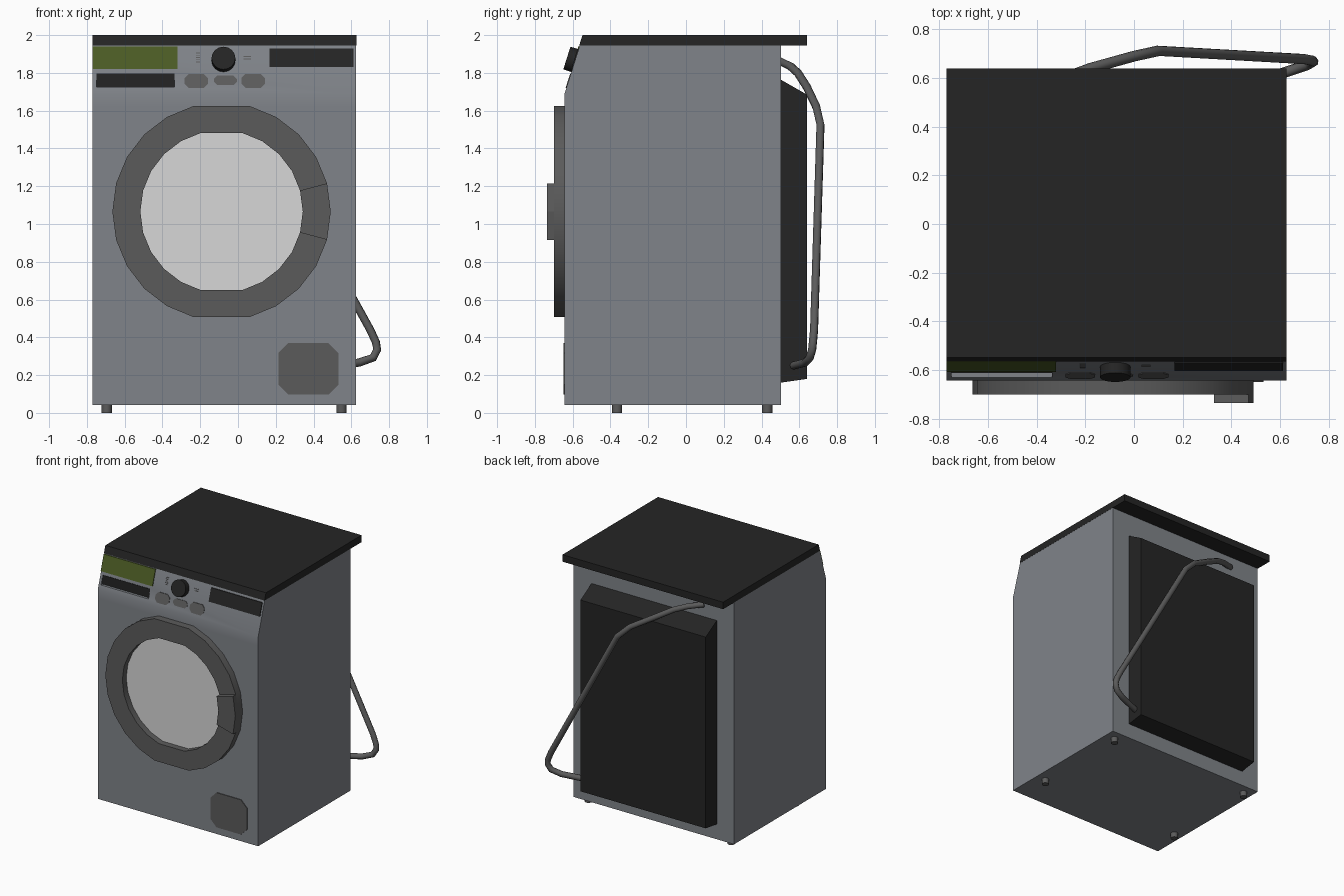
import bpy, bmesh, math
from mathutils import Vector

if "Cube" in bpy.data.objects:
    bpy.data.objects.remove(bpy.data.objects["Cube"])


def material(name, rgb):
    m = bpy.data.materials.new(name)
    m.diffuse_color = (*rgb, 1)
    m.use_nodes = True
    m.node_tree.nodes["Principled BSDF"].inputs["Base Color"].default_value = m.diffuse_color
    return m


BODY = material("steel grey", (0.216, 0.23, 0.252))
BLACK = material("black", (0.018, 0.018, 0.018))
DARK = material("dark grey", (0.105, 0.105, 0.105))
GLASS = material("pale glass", (0.68, 0.68, 0.68))
GREEN = material("olive green", (0.07, 0.105, 0.018))

X0, X1, FRONT, BACK = -0.77, 0.626, -0.643, 0.503


def front_y(z):
    """Depth of the front surface: vertical, then leaning back at the panel."""
    return FRONT + max(0, z - 1.69) * 0.316


def loft(name, rings, mat, close=False):
    """Join equal-length loops; cap the ends, or join last to first."""
    bm = bmesh.new()
    vs = [[bm.verts.new(p) for p in r] for r in rings]
    n = len(vs[0])
    pairs = list(zip(vs, vs[1:] + vs[:1])) if close else list(zip(vs, vs[1:]))
    for a, b in pairs:
        for i in range(n):
            bm.faces.new((a[i], a[(i + 1) % n], b[(i + 1) % n], b[i]))
    if not close:
        bm.faces.new(vs[0])
        bm.faces.new(vs[-1])
    bmesh.ops.recalc_face_normals(bm, faces=bm.faces)
    me = bpy.data.meshes.new(name)
    bm.to_mesh(me)
    bm.free()
    me.materials.append(mat)
    ob = bpy.data.objects.new(name, me)
    bpy.context.collection.objects.link(ob)
    return ob


def select(ob):
    bpy.ops.object.select_all(action='DESELECT')
    ob.select_set(True)
    bpy.context.view_layer.objects.active = ob


def smooth(ob, deg=30):
    select(ob)
    bpy.ops.object.shade_smooth_by_angle(angle=math.radians(deg))


def side_profile(name, pts, x0, x1, mat):
    return loft(name, [[(x, y, z) for y, z in pts] for x in (x0, x1)], mat)


def plate(name, x0, x1, z0, z1, mat, cut=0.0, t=0.006):
    """Thin plate on the front surface, optionally with cut corners."""
    if cut:
        c = cut
        o = [(x0 + c, z0), (x1 - c, z0), (x1, z0 + c), (x1, z1 - c),
             (x1 - c, z1), (x0 + c, z1), (x0, z1 - c), (x0, z0 + c)]
    else:
        o = [(x0, z0), (x1, z0), (x1, z1), (x0, z1)]
    return loft(name, [[(x, front_y(z) + d, z) for x, z in o] for d in (0.002, -t)], mat)


def cylinder(name, base, top, r, n, mat):
    base, top = Vector(base), Vector(top)
    q = (top - base).to_track_quat('Z', 'Y')
    loop = [q @ Vector((r * math.cos(2 * math.pi * i / n), r * math.sin(2 * math.pi * i / n), 0))
            for i in range(n)]
    ob = loft(name, [[c + v for v in loop] for c in (base, top)], mat)
    smooth(ob, 40)
    return ob


# Cabinet with a leaning control panel
body = side_profile("cabinet", [(FRONT, 0.042), (FRONT, 1.62), (FRONT, 1.69),
                                (front_y(1.945), 1.945), (BACK, 1.945), (BACK, 0.042)], X0, X1, BODY)
# Drawer grip recess cut into the panel
cutter = side_profile("grip_cutter", [(-0.7, 1.725), (-0.7, 1.802), (-0.609, 1.802), (-0.609, 1.725)],
                      -0.75, -0.337, BODY)
cutter.hide_render = True
mod = body.modifiers.new("grip", 'BOOLEAN')
mod.operation, mod.solver, mod.object = 'DIFFERENCE', 'EXACT', cutter
select(body)
bpy.ops.object.modifier_apply(modifier="grip")
bpy.data.objects.remove(cutter, do_unlink=True)
smooth(body)
side_profile("grip_back", [(-0.612, 1.725), (-0.612, 1.796), (-0.608, 1.796), (-0.608, 1.725)],
             -0.75, -0.337, BLACK)

# Worktop
side_profile("worktop", [(front_y(1.945) - 0.003, 1.945), (front_y(2) - 0.003, 2.0),
                         (0.64, 2.0), (0.64, 1.945)], X0 - 0.001, X1 + 0.001, BLACK)
# Rear cover
side_profile("rear_cover", [(0.5, 0.16), (0.5, 1.765), (0.64, 1.685), (0.64, 0.18)], -0.62, 0.47, BLACK)

# Feet
for i, (x, y) in enumerate((x, y) for x in (-0.695, 0.548) for y in (-0.365, 0.43)):
    cylinder(f"foot_{i + 1}", (x, y, 0), (x, y, 0.05), 0.027, 12, DARK)

# Door: 15 degree steps with the top and bottom corners flattened
CX, CZ, R_OUT, R_IN = -0.087, 1.066, 0.578, 0.43


def arc_point(r, deg, y):
    a = math.radians(deg)
    return (CX + r * math.cos(a), y, CZ + r * math.sin(a))


def ring_sections(angles, y0, y1):
    return [[arc_point(R_OUT, a, y0), arc_point(R_OUT, a, y1),
             arc_point(R_IN, a, y1), arc_point(R_IN, a, y0)] for a in angles]


steps = [a for a in range(0, 360, 15) if a not in (90, 270)]
smooth(loft("door_ring", ring_sections(steps, -0.64, -0.70), DARK, close=True), 31)
loft("door_handle", ring_sections((-15, 0, 15), -0.699, -0.735), DARK)
loft("door_glass", [[arc_point(R_IN + 0.005, a, y) for a in steps] for y in (-0.64, -0.651)], GLASS)

# Filter flap
plate("filter_flap", 0.214, 0.532, 0.097, 0.37, DARK, cut=0.053)

# Control panel
plate("drawer_label", X0, -0.32, 1.82, 1.94, GREEN)
plate("display", 0.167, 0.612, 1.83, 1.928, BLACK)
plate("left_button", -0.282, -0.16, 1.72, 1.795, DARK, cut=0.022, t=0.004)
plate("middle_button", -0.128, -0.005, 1.735, 1.785, DARK, cut=0.018, t=0.003)
plate("right_button", 0.018, 0.142, 1.72, 1.795, DARK, cut=0.022, t=0.004)
for i in range(5):
    z = 1.855 + i * 0.012
    plate(f"left_mark_{i + 1}", -0.222, -0.2, z, z + 0.005, DARK, t=0.002)
for i in range(2):
    z = 1.87 + i * 0.014
    plate(f"right_mark_{i + 1}", 0.03, 0.068, z, z + 0.005, DARK, t=0.002)

# Programme knob, square to the leaning panel
n = Vector((0, -1, 0.316)).normalized()
k = Vector((-0.077, front_y(1.865), 1.865))
cylinder("programme_knob", k - n * 0.005, k + n * 0.045, 0.063, 16, BLACK)

# Drain hose
path = [(-0.51, 0.50, 1.86), (-0.40, 0.553, 1.835), (-0.31, 0.592, 1.80), (-0.18, 0.64, 1.725),
        (0.0, 0.69, 1.62), (0.10, 0.712, 1.525), (0.70, 0.678, 0.44), (0.73, 0.672, 0.375),
        (0.737, 0.668, 0.335), (0.715, 0.655, 0.292), (0.64, 0.63, 0.266), (0.46, 0.57, 0.25)]
cu = bpy.data.curves.new("drain_hose", 'CURVE')
cu.dimensions = '3D'
cu.bevel_depth, cu.bevel_resolution, cu.use_fill_caps = 0.022, 2, True
sp = cu.splines.new('POLY')
sp.points.add(len(path) - 1)
for p, co in zip(sp.points, path):
    p.co = (*co, 1)
cu.materials.append(DARK)
hose = bpy.data.objects.new("drain_hose", cu)
bpy.context.collection.objects.link(hose)
select(hose)
bpy.ops.object.convert(target='MESH')
smooth(bpy.context.view_layer.objects.active, 50)
